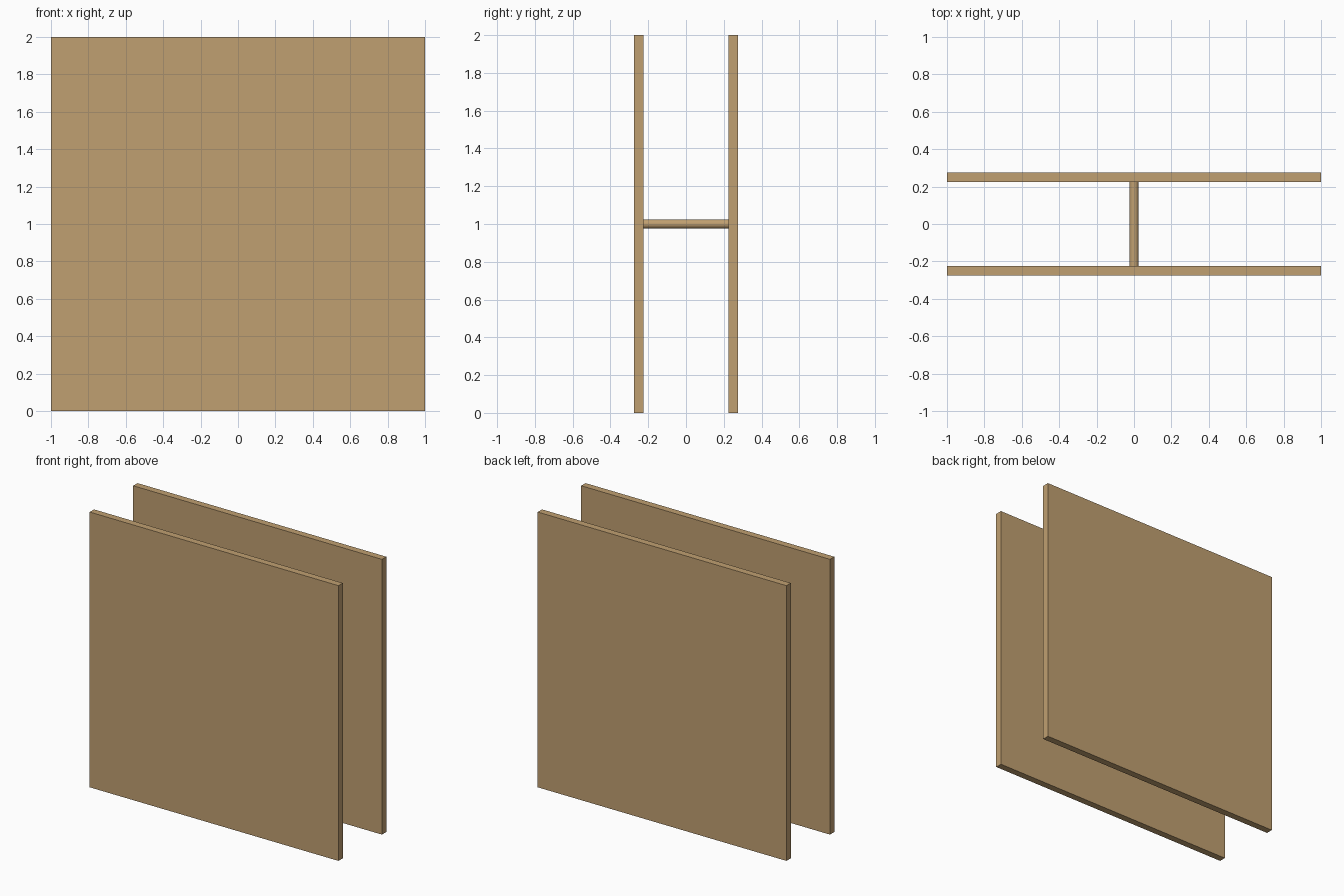
import bpy
from math import pi

if "Cube" in bpy.data.objects:
    bpy.data.objects.remove(bpy.data.objects["Cube"])

tan = bpy.data.materials.new("tan_wood")
tan.diffuse_color = (0.53, 0.35, 0.165, 1)
tan.use_nodes = True
tan.node_tree.nodes["Principled BSDF"].inputs["Base Color"].default_value = tan.diffuse_color

SIZE, THICK, OFFSET = 2.0, 0.05, 0.25


def panel(name, y):
    bpy.ops.mesh.primitive_cube_add(size=1, location=(0, y, SIZE / 2))
    ob = bpy.context.object
    ob.name = name
    ob.scale = (SIZE, THICK, SIZE)
    bpy.ops.object.transform_apply(location=False, rotation=False, scale=True)
    ob.data.materials.append(tan)


# Two parallel square panels
panel("front_panel", -OFFSET)
panel("back_panel", OFFSET)

# Thin round rod joining the panel centres
bpy.ops.mesh.primitive_cylinder_add(vertices=16, radius=0.025,
                                    depth=2 * OFFSET - THICK,
                                    location=(0, 0, SIZE / 2),
                                    rotation=(pi / 2, 0, 0))
rod = bpy.context.object
rod.name = "connecting_rod"
rod.data.materials.append(tan)
bpy.ops.object.shade_smooth_by_angle()
